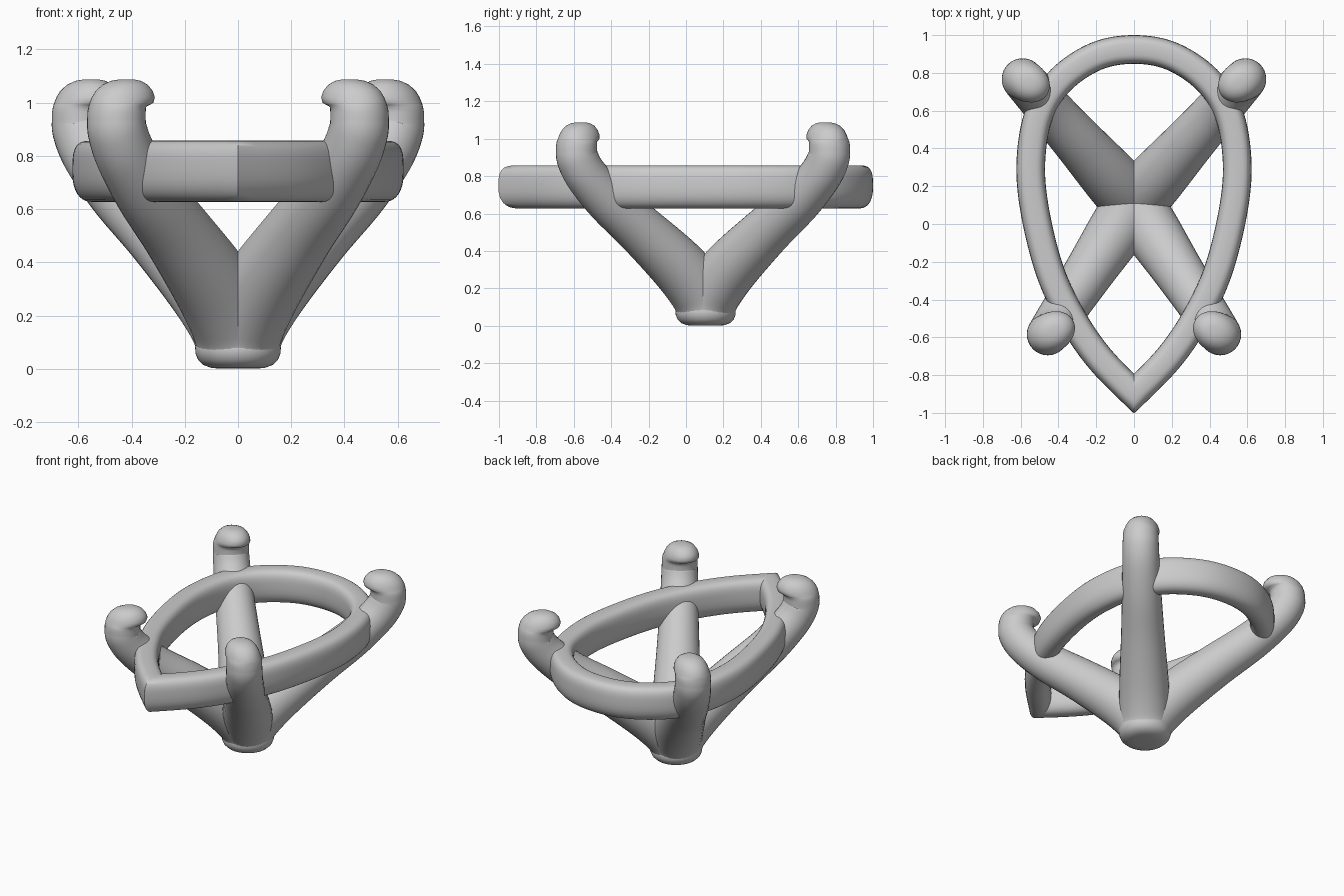
import bpy, bmesh, math
from mathutils import Vector

if "Cube" in bpy.data.objects:
    bpy.data.objects.remove(bpy.data.objects["Cube"])


def spline(pts, first, last, n):
    """Catmull-Rom through pts (tuples of any size), with phantom end points."""
    size = len(pts[0])
    p = [Vector(q) for q in [first] + pts + [last]]
    out = []
    for i in range(1, len(p) - 2):
        for k in range(n):
            t = k / n
            a, b, c, d = p[i - 1:i + 3]
            out.append([0.5 * (2 * b[j] + (c[j] - a[j]) * t
                        + (2 * a[j] - 5 * b[j] + 4 * c[j] - d[j]) * t * t
                        + (3 * b[j] - a[j] - 3 * c[j] + d[j]) * t ** 3) for j in range(size)])
    return out + [list(pts[-1])]


def skin(name, rows, closed=False, angle=50):
    """Join rows of points into a smooth tube, capped unless it is a loop."""
    bm = bmesh.new()
    vs = [[bm.verts.new(p) for p in r] for r in rows]
    n = len(rows[0])
    for i in range(len(rows) if closed else len(rows) - 1):
        a, b = vs[i], vs[(i + 1) % len(rows)]
        for k in range(n):
            bm.faces.new((a[k], a[(k + 1) % n], b[(k + 1) % n], b[k]))
    if not closed:
        bm.faces.new(vs[0])
        bm.faces.new(vs[-1])
    bmesh.ops.recalc_face_normals(bm, faces=bm.faces)
    me = bpy.data.meshes.new(name)
    bm.to_mesh(me)
    bm.free()
    ob = bpy.data.objects.new(name, me)
    bpy.context.collection.objects.link(ob)
    me.shade_smooth()
    me.set_sharp_from_angle(angle=math.radians(angle))
    return ob


# Pear-shaped ring: half outline mirrored, mitred at the point
half = [(0, .924), (.2, .888), (.385, .765), (.5, .59), (.545, .35), (.53, .1),
        (.455, -.22), (.35, -.46), (.2, -.69), (0, -.898)]
right = spline(half, (-.2, .888), (-.22, -1.09), 8)
loop = [Vector(p) for p in right] + [Vector((-x, y)) for x, y in right[-2:0:-1]]
rows = []
for i, p in enumerate(loop):
    d1 = (p - loop[i - 1]).normalized()
    d2 = (loop[(i + 1) % len(loop)] - p).normalized()
    t = (d1 + d2).normalized()
    nrm = Vector((-t.y, t.x)) / max(t.dot(d1), .3)
    row = []
    for k in range(32):
        a = 2 * math.pi * k / 32
        c, s = math.cos(a), math.sin(a)
        e = .6 if s > 0 else .85        # squarer above, rounder below
        w = .076 * math.copysign(abs(c) ** e, c)
        h = .115 * math.copysign(abs(s) ** e, s)
        row.append((p.x + nrm.x * w, p.y + nrm.y * w, .742 + h))
    rows.append(row)
skin("setting_ring", rows, closed=True)

# Round base where the prongs meet
CY = .105
base = [(.06, .0), (.1, .003), (.13, .014), (.15, .033), (.16, .058), (.161, .08), (.15, .12)]
skin("base", [[(r * math.cos(2 * math.pi * k / 48), CY + r * math.sin(2 * math.pi * k / 48), z)
               for k in range(48)] for r, z in base])

# Prong stem (fraction of reach, height, radius)
stem = [(0, .075, .157), (.03, .15, .157), (.11, .235, .156), (.25, .345, .15),
        (.5, .51, .134), (.75, .665, .122), (.92, .80, .115), (.99, .89, .112), (1, .94, .11)]
path = spline(stem, (0, 0, .157), (1, .99, .11), 6)

# Hooked tip rows (height, outer extent, inner extent, half width)
tip = [(.965, .109, .11, .11), (.985, .105, .113, .108), (.992, .104, .13, .107),
       (1.0, .102, .147, .106), (1.02, .094, .154, .102), (1.045, .078, .146, .091),
       (1.068, .05, .126, .074), (1.082, .017, .1, .05), (1.088, -.02, .07, .024)]


def prong(name, x, y, inward):
    reach = Vector((x, y - CY, 0))
    out = reach.normalized()
    side = Vector((-out.y, out.x, 0))
    pts = [Vector((0, CY, z)) + reach * f for f, z, r in path]
    angles = [2 * math.pi * k / 32 for k in range(32)]
    rows = []
    for i, p in enumerate(pts):
        t = (pts[min(i + 1, len(pts) - 1)] - pts[max(i - 1, 0)]).normalized()
        if i in (0, len(pts) - 1):
            t = Vector((0, 0, 1))
        up = side.cross(t)
        r = path[i][2]
        rows.append([p + (side * math.cos(a) + up * math.sin(a)) * r for a in angles])
    # The tip leans in over the ring
    iv = Vector((*inward, 0)).normalized()
    sv = Vector((-iv.y, iv.x, 0))
    for z, o, n, w in tip:
        c = Vector((x, y, z)) + iv * (n - o) / 2
        row = []
        for a in angles:
            d = side * math.cos(a) + side.cross(Vector((0, 0, 1))) * math.sin(a)
            row.append(c + iv * d.dot(iv) * (n + o) / 2 + sv * d.dot(sv) * w)
        rows.append(row)
    skin(name, rows, angle=70)


for s, label in ((-1, "left"), (1, "right")):
    prong("front_prong_" + label, s * .457, -.585, (-s * .85, .5))
    prong("back_prong_" + label, s * .59, .767, (-s * .85, -.5))
